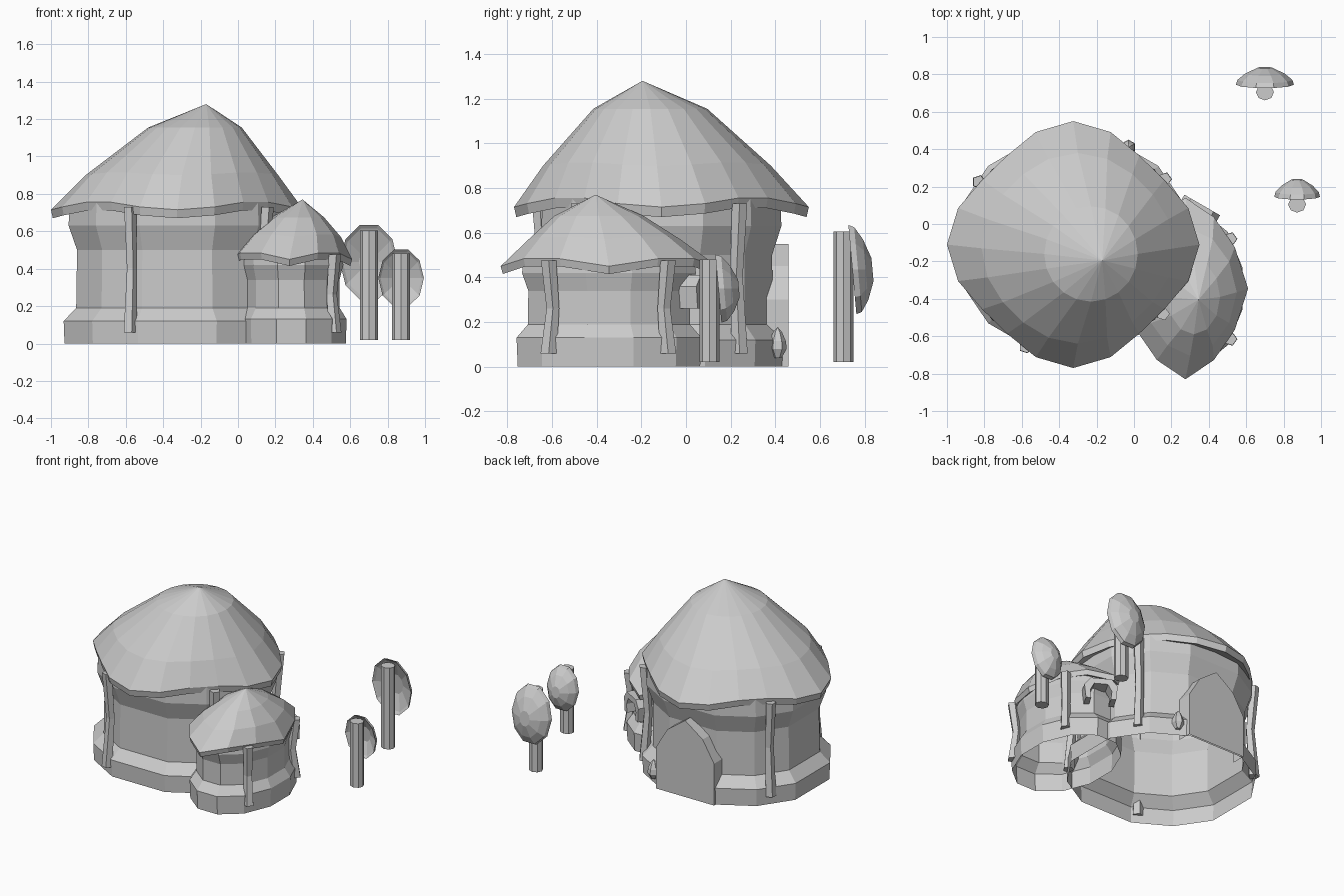
import bpy, bmesh, math
from mathutils import Matrix, Vector

cube = bpy.data.objects.get("Cube")
if cube:
    bpy.data.objects.remove(cube, do_unlink=True)

clay = bpy.data.materials.new("pale_grey")
clay.use_nodes = True
GREY = (0.6, 0.6, 0.6, 1)
clay.diffuse_color = GREY
clay.node_tree.nodes["Principled BSDF"].inputs["Base Color"].default_value = GREY


def finish(name, bm):
    bmesh.ops.recalc_face_normals(bm, faces=bm.faces)
    mesh = bpy.data.meshes.new(name)
    bm.to_mesh(mesh)
    bm.free()
    mesh.materials.append(clay)
    obj = bpy.data.objects.new(name, mesh)
    bpy.context.collection.objects.link(obj)


def loft(name, rings, cap_start=False, cap_end=False):
    """Skin a list of point rings; a ring of one point closes to a tip."""
    bm = bmesh.new()
    loops = [[bm.verts.new(p) for p in ring] for ring in rings]
    for a, b in zip(loops, loops[1:]):
        n = max(len(a), len(b))
        for i in range(n):
            j = (i + 1) % n
            if len(b) == 1:
                bm.faces.new((a[i], a[j], b[0]))
            else:
                bm.faces.new((a[i], a[j], b[j], b[i]))
    if cap_start:
        bm.faces.new(loops[0])
    if cap_end:
        bm.faces.new(loops[-1])
    finish(name, bm)


def ring(n, cx, cy, rx, ry, z, wave=0.0, turn=0.0, square=0.0, pull=0.12):
    """Ellipse ring; wave lifts and pulls in the diagonals, square widens sides."""
    pts = []
    for i in range(n):
        t = math.tau * (i + turn) / n
        t += square * math.sin(4 * t)
        s = wave * (1 - math.cos(4 * t)) / 2
        k = 1 - pull * s
        pts.append((cx + rx * k * math.cos(t), cy + ry * k * math.sin(t), z + 0.045 * s))
    return pts


def wall(name, cx, cy, levels, aspect, square):
    loft(name, [ring(12, cx, cy, r, r * aspect, z, turn=0.5, square=square)
                for r, z in levels])


def roof(name, n, levels, tip):
    loft(name, [ring(n, *lv) for lv in levels] + [[tip]])


def post(name, x, y, cx, cy, top):
    """Five-sided post, pinched towards the wall at mid height."""
    out = Vector((x - cx, y - cy)).normalized()
    rings = []
    for z, off, r in ((0.06, 0, 0.038), (top * 0.55, -0.025, 0.03), (top, 0, 0.036)):
        rings.append(ring(5, x + out.x * off, y + out.y * off, r, r, z))
    loft(name, rings, True, True)


def plate(name, outline, depth, place, shell=False):
    """Extrude an x/z outline along y; a shell has no back and no bottom."""
    bm = bmesh.new()
    face = bm.faces.new([bm.verts.new((x, 0, z)) for x, z in outline])
    grown = bmesh.ops.extrude_face_region(bm, geom=[face])["geom"]
    bmesh.ops.translate(bm, vec=(0, depth, 0),
                        verts=[v for v in grown if isinstance(v, bmesh.types.BMVert)])
    if shell:
        hidden = [f for f in bm.faces
                  if all(v.co.y < 0.001 for v in f.verts) or all(v.co.z < 0.001 for v in f.verts)]
        bmesh.ops.delete(bm, geom=hidden, context="FACES")
    bmesh.ops.transform(bm, matrix=place, verts=bm.verts)
    finish(name, bm)


# Main hut
MX, MY = -0.325, -0.11
wall("main_wall", MX, MY,
     [(0.638, 0), (0.643, 0.12), (0.572, 0.19), (0.567, 0.5), (0.615, 0.63), (0.61, 0.75)],
     0.925, 0.085)
roof("main_roof", 20, [
    (MX, MY, 0.55, 0.52, 0.73),
    (MX, MY, 0.665, 0.65, 0.67, 1),
    (MX, MY, 0.675, 0.66, 0.715, 1),
    (-0.30, -0.13, 0.515, 0.51, 0.9, 0.35),
    (-0.23, -0.16, 0.25, 0.255, 1.155),
], (-0.17, -0.195, 1.28))

# Side hut
SX, SY = 0.285, -0.345
wall("side_wall", SX, SY,
     [(0.302, 0), (0.306, 0.13), (0.268, 0.19), (0.267, 0.34), (0.288, 0.42), (0.28, 0.5)],
     1.4, 0)
roof("side_roof", 12, [
    (SX, SY, 0.25, 0.37, 0.47),
    (0.275, SY, 0.325, 0.475, 0.415, 1),
    (0.275, SY, 0.335, 0.485, 0.45, 1),
    (0.3, -0.365, 0.25, 0.34, 0.57, 0.4),
    (0.32, -0.39, 0.14, 0.2, 0.675),
], (0.345, -0.405, 0.77))

# Posts under both eaves
for i, (x, y) in enumerate([(-0.58, -0.655), (-0.83, 0.225), (0.165, 0.24), (0.155, -0.48)]):
    post(f"main_post_{i + 1}", x, y, MX, MY, 0.73)
for i, (x, y) in enumerate([(0.515, -0.615), (0.515, -0.08)]):
    post(f"side_post_{i + 1}", x, y, SX, SY, 0.475)

# Arched door on the back of the main hut
half = [(0.23, 0), (0.23, 0.3), (0.14, 0.45)]
door = half + [(0, 0.55)] + [(-x, z) for x, z in reversed(half)]
plate("door", door, 0.1, Matrix.Translation((-0.315, 0.36, 0)), shell=True)

# Small lantern beside the door
loft("lantern", [ring(6, -0.03, 0.41, r, r, z, turn=0.5)
                 for r, z in ((0.018, 0.04), (0.041, 0.08), (0.037, 0.115), (0.02, 0.155))]
     + [[(-0.03, 0.41, 0.178)]], cap_start=True)

# Window hood in the crease behind the side hut
outer = [(-0.1, 0.26), (-0.11, 0.36), (-0.07, 0.41), (0.07, 0.41), (0.11, 0.36), (0.1, 0.26)]
inner = [(x * 0.65, z - 0.04 if z > 0.3 else z) for x, z in reversed(outer)]
plate("window_hood", outer + inner, 0.1,
      Matrix.Translation((0.315, 0.015, 0)) @ Matrix.Rotation(math.radians(-30), 4, "Z"))


# Mushrooms with hollow caps turned to the back and tipped slightly up
def mushroom(name, x, y, height, rx, rz, zc, depth):
    loft(name + "_stem", [ring(8, x, y, 0.048, 0.044, z) for z in (0.02, height)], True, True)
    rings = []
    for k, d in ((0.35, 0.6), (0.9, 0.15), (1, 0), (0.95, 0.28), (0.68, 0.66), (0.26, 1)):
        rings.append([(px, y + 0.04 + depth * d + 0.09 * (zc - pz), pz)
                      for px, pz, _ in ring(10, x, zc, rx * k, rz * k, 0)])
    loft(name + "_cap", rings, True, True)


mushroom("tall_mushroom", 0.70, 0.705, 0.605, 0.155, 0.21, 0.435, 0.09)
mushroom("short_mushroom", 0.872, 0.105, 0.48, 0.122, 0.16, 0.35, 0.092)
